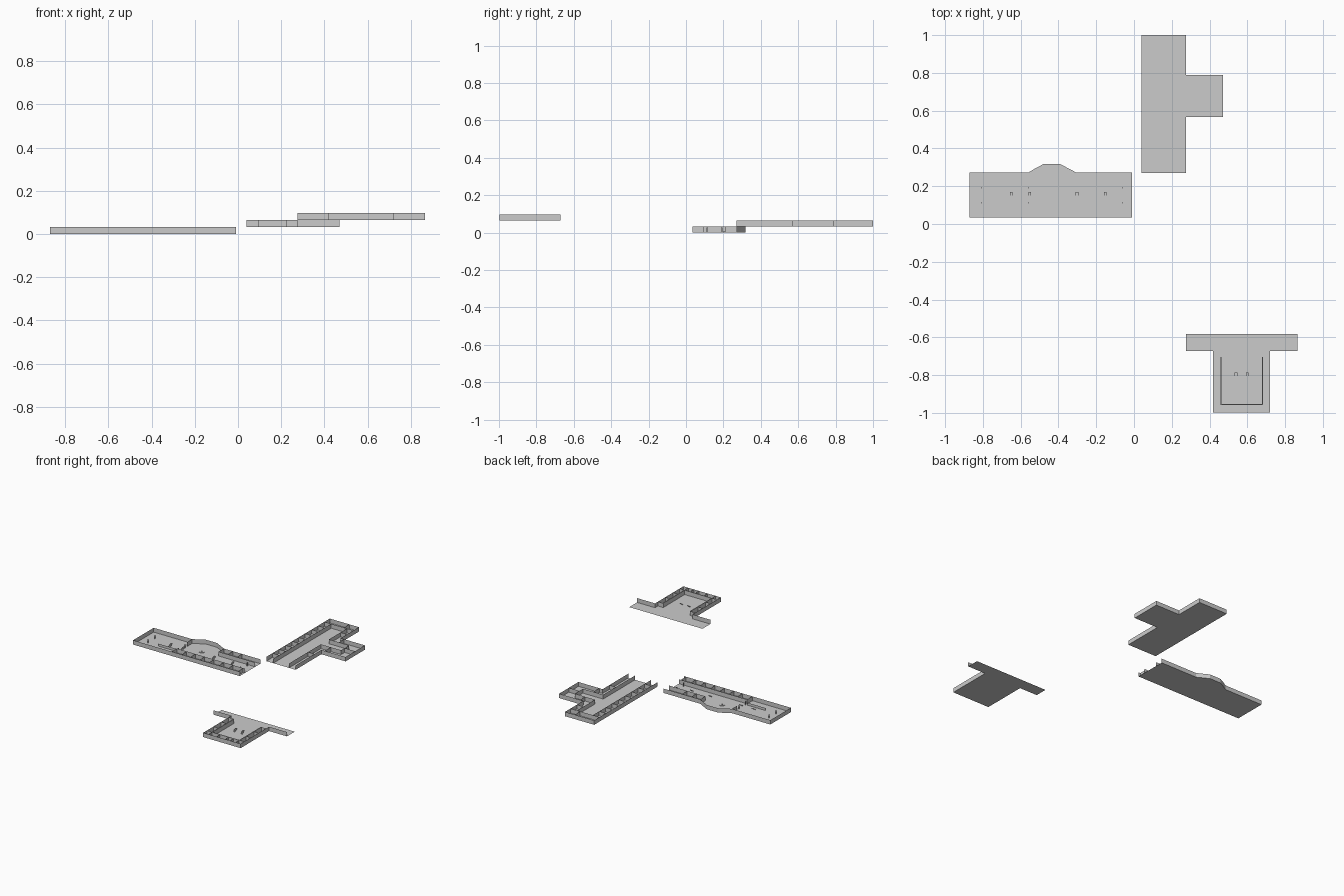
import bpy, bmesh, math

if "Cube" in bpy.data.objects:
    bpy.data.objects.remove(bpy.data.objects["Cube"])

H = 0.0315  # storey height


def new_object(name, bm):
    mesh = bpy.data.meshes.new(name)
    bm.to_mesh(mesh)
    bm.free()
    ob = bpy.data.objects.new(name, mesh)
    bpy.context.collection.objects.link(ob)
    return ob


def slab(name, outline, z):
    bm = bmesh.new()
    bm.faces.new([bm.verts.new((x, y, z)) for x, y in outline])
    return new_object(name, bm)


def walls(name, paths, z, h=H, thick=0):
    # thin upright sheets following each path
    bm = bmesh.new()
    for path in paths:
        low = [bm.verts.new((x, y, z)) for x, y in path]
        top = [bm.verts.new((x, y, z + h)) for x, y in path]
        for i in range(len(path) - 1):
            bm.faces.new((low[i], low[i + 1], top[i + 1], top[i]))
    ob = new_object(name, bm)
    if thick:
        mod = ob.modifiers.new("thickness", 'SOLIDIFY')
        mod.thickness = thick
        mod.offset = 0
    return ob


def stairs(name, x, y, z, w=0.014, d=0.028, h=0.018, n=3):
    # open flight of risers and treads
    bm = bmesh.new()
    prof = [(0, 0)]
    for i in range(n):
        prof += [(i / n, (i + 1) / n), ((i + 1) / n, (i + 1) / n)]
    rows = [[bm.verts.new((x + s * w / 2, y + (a - 0.5) * d, z + b * h))
             for s in (-1, 1)] for a, b in prof]
    for p, q in zip(rows, rows[1:]):
        bm.faces.new((p[0], p[1], q[1], q[0]))
    new_object(name, bm)


def xs(values, y0, y1):
    return [[(x, y0), (x, y1)] for x in values]


def ys(values, x0, x1):
    return [[(x0, y), (x1, y)] for y in values]


# Lowest wing: hall with a bay window, right end open
a = [(-0.01, 0.035), (-0.87, 0.035), (-0.87, 0.272), (-0.56, 0.272), (-0.525, 0.293),
     (-0.48, 0.317), (-0.39, 0.317), (-0.345, 0.293), (-0.305, 0.272), (-0.01, 0.272)]
slab("hall_floor", a, 0)
walls("hall_outer_walls", [a], 0)
walls("hall_front_rooms",
      [[(-0.56, 0.095), (-0.01, 0.095)]]
      + xs((-0.56, -0.48, -0.41, -0.335, -0.26, -0.18, -0.105, -0.025), 0.035, 0.095), 0)
walls("hall_back_rooms",
      [[(-0.305, 0.212), (-0.01, 0.212)]]
      + xs((-0.56, -0.305, -0.232, -0.158), 0.212, 0.272), 0)
walls("hall_counter", [[(-0.72, 0.111), (-0.575, 0.111)]], 0, 0.018)

# Hall fittings: posts, stairs and a round basin
for i, x in enumerate((-0.805, -0.56, -0.06)):
    for j, y in enumerate((0.113, 0.192)):
        walls(f"hall_post_{i}_{j}", [[(x, y - 0.004), (x, y + 0.004)]], 0, 0.026, 0.003)
for i, x in enumerate((-0.65, -0.552, -0.302, -0.152)):
    stairs(f"hall_stairs_{i}", x, 0.155, 0)
for name, r, h in (("basin", 0.02, 0.003), ("basin_centre", 0.005, 0.007)):
    bm = bmesh.new()
    bmesh.ops.create_cone(bm, segments=16, cap_ends=True, radius1=r, radius2=r, depth=h)
    bmesh.ops.translate(bm, verts=bm.verts, vec=(-0.433, 0.203, h / 2))
    new_object(name, bm)

# Middle wing: long corridor with a side branch, front end open
z = H + 0.001
b = [(0.04, 0.27), (0.04, 1.0), (0.275, 1.0), (0.275, 0.79), (0.47, 0.79),
     (0.47, 0.567), (0.275, 0.567), (0.275, 0.27)]
slab("corridor_floor", b, z)
walls("corridor_outer_walls", [b], z)
walls("corridor_left_rooms",
      [[(0.095, 0.27), (0.095, 0.937)]]
      + ys((0.937, 0.863, 0.79, 0.714, 0.64, 0.567, 0.49, 0.415, 0.34), 0.04, 0.095), z)
walls("corridor_end_rooms", [[(0.095, 0.937), (0.275, 0.937)],
                             [(0.197, 0.937), (0.197, 1.0)]], z)
walls("corridor_right_rooms",
      [[(0.222, 0.27), (0.222, 0.637), (0.385, 0.637), (0.385, 0.73),
        (0.222, 0.73), (0.222, 0.937)]]
      + ys((0.863, 0.49), 0.222, 0.275)
      + xs((0.302,), 0.567, 0.637) + xs((0.302,), 0.73, 0.79)
      + ys((0.678,), 0.385, 0.47), z)

# Upper wing: block of rooms behind a wide open passage
z = 2 * H + 0.002
c = [(0.275, -0.672), (0.418, -0.672), (0.418, -0.998), (0.72, -0.998),
     (0.72, -0.672), (0.865, -0.672)]
slab("upper_floor", c + [(0.865, -0.582), (0.275, -0.582)], z)
walls("upper_outer_walls", [c], z)
walls("upper_inner_walls", [[(0.46, -0.705), (0.46, -0.955), (0.68, -0.955),
                             (0.68, -0.705)]], z, H, 0.006)
walls("upper_partitions",
      ys((-0.79, -0.88, -0.955, -0.705), 0.418, 0.46)
      + ys((-0.79, -0.88, -0.955, -0.705), 0.68, 0.72)
      + xs((0.46, 0.525, 0.595, 0.635, 0.68), -0.998, -0.955), z)
for i, x in enumerate((0.54, 0.60)):
    stairs(f"upper_stairs_{i}", x, -0.8, z)
